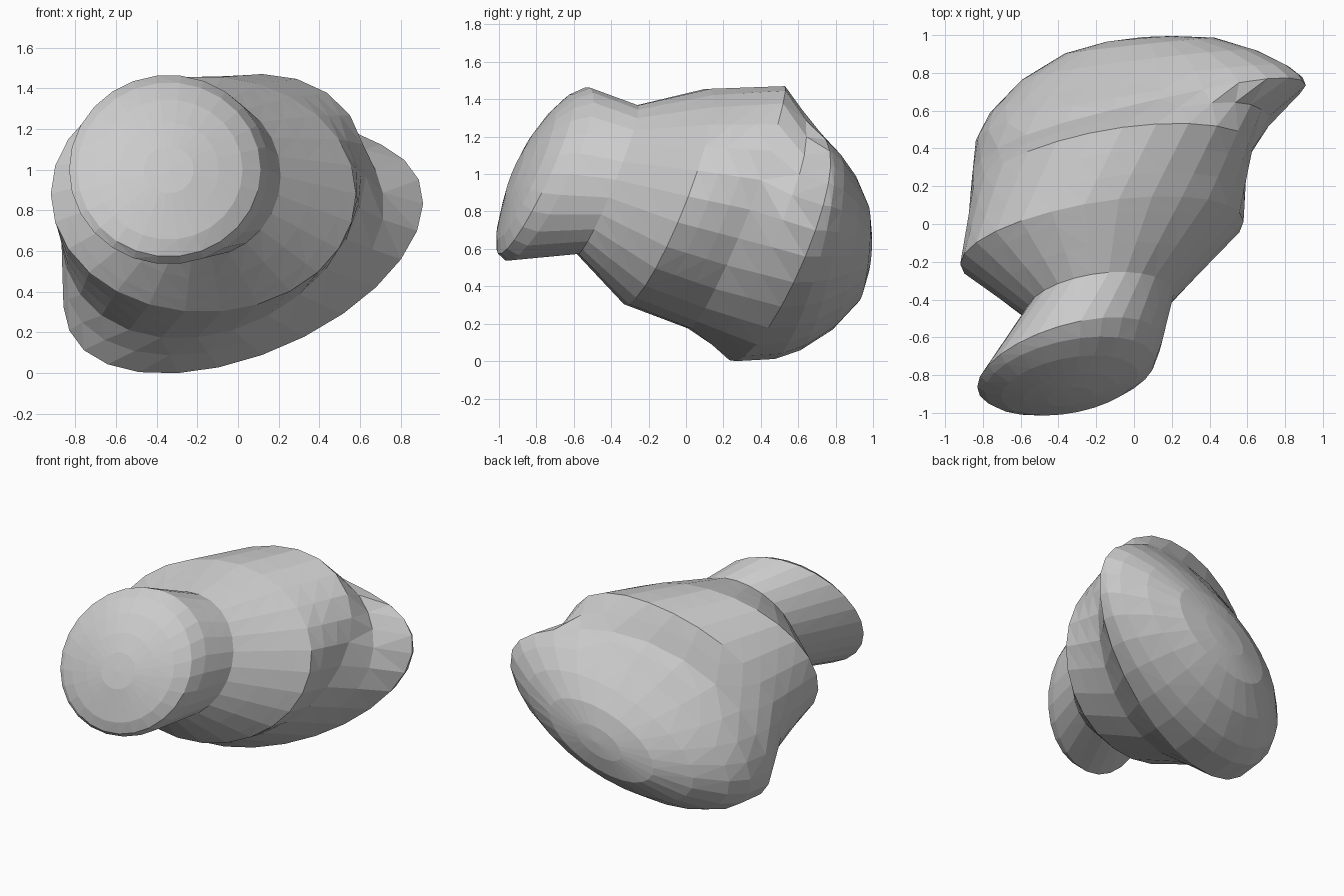
import bpy, bmesh, math

if "Cube" in bpy.data.objects:
    bpy.data.objects.remove(bpy.data.objects["Cube"])

SEG = 26


def ring(cx, cy, cz, rx, rz, a, b, p=0.0, q=0.0):
    """Tilted, sheared ellipse: a/b lean it in y, p/q shear it in x/z."""
    pts = []
    for i in range(SEG):
        t = 2 * math.pi * i / SEG
        u, v = rx * math.cos(t), rz * math.sin(t)
        dx, dz = u + p * v, v + q * u
        pts.append((cx + dx, cy + a * dx + b * dz, cz + dz))
    return pts


def between(r0, r1, f):
    return [tuple(m + (n - m) * f for m, n in zip(s, t)) for s, t in zip(r0, r1)]


def swell(r, amount, degrees, power):
    """Push one side of a ring outwards (or inwards if negative)."""
    out = []
    for i, (x, y, z) in enumerate(r):
        t = 2 * math.pi * i / SEG
        k = amount * max(0, math.cos(t - math.radians(degrees))) ** power
        out.append((x + k * math.cos(t), y, z + k * math.sin(t)))
    return out


# front lobe: shallow dome, rim, then the narrower neck
rings = [ring(-.34, y, 1.0, .49 * s, .465 * s, a, b) for s, y, a, b in
         ((.25, -.915, .15, .4), (.5, -.89, .16, .4), (.74, -.855, .16, .43),
          (.92, -.805, .18, .45), (1, -.74, .25, .46))]
neck = ring(-.18, -.42, .97, .39, .40, .12, .40)
# middle collar and the body section behind it
collar = ring(-.17, -.10, .88, .75, .58, .15, .38)
body = swell(ring(-.13, .27, .81, .72, .64, .10, .37, p=.25), .05, 50, 4)
# rear lobe: rim and rounded cap
rear = [ring(.03, y, .58, .85 * s, .57 * s, a, b, p=.4, q=.14) for s, y, a, b in
        ((1, .49, .20, .27), (.98, .61, .15, .15), (.90, .71, .12, .12),
         (.71, .84, .10, .08), (.45, .945, .10, .02), (.2, .98, .08, .02))]
# fill the upper left so it runs smoothly from body to cap, notch the upper right
mid = swell(swell(between(body, rear[0], .5), .09, 125, 3), -.09, 35, 6)
for k, amount in enumerate((.17, .11, .04)):
    rear[k] = swell(rear[k], amount, 125, 3)

# extra loops between the widely spaced sections
for nxt, fractions in ((neck, (.5, 1)), (collar, (.4, .8, 1)),
                       (body, (.33, .67, 1))):
    prev = rings[-1]
    rings += [between(prev, nxt, f) for f in fractions]
rings += [mid] + rear

bm = bmesh.new()
loops = [[bm.verts.new(co) for co in r] for r in rings]
for l0, l1 in zip(loops, loops[1:]):
    for i in range(SEG):
        j = (i + 1) % SEG
        bm.faces.new((l0[i], l0[j], l1[j], l1[i]))
for loop, tip in ((loops[0], (-.34, -.92, 1.0)), (loops[-1], (.05, .99, .58))):
    v = bm.verts.new(tip)
    for i in range(SEG):
        bm.faces.new((loop[i], loop[(i + 1) % SEG], v))
bmesh.ops.triangulate(bm, faces=bm.faces[:])
bmesh.ops.recalc_face_normals(bm, faces=bm.faces[:])

mesh = bpy.data.meshes.new("lobed_boulder")
bm.to_mesh(mesh)
bm.free()
obj = bpy.data.objects.new("lobed_boulder", mesh)
bpy.context.collection.objects.link(obj)

# rest it on the ground
low = min(v.co.z for v in mesh.vertices)
for v in mesh.vertices:
    v.co.z -= low
